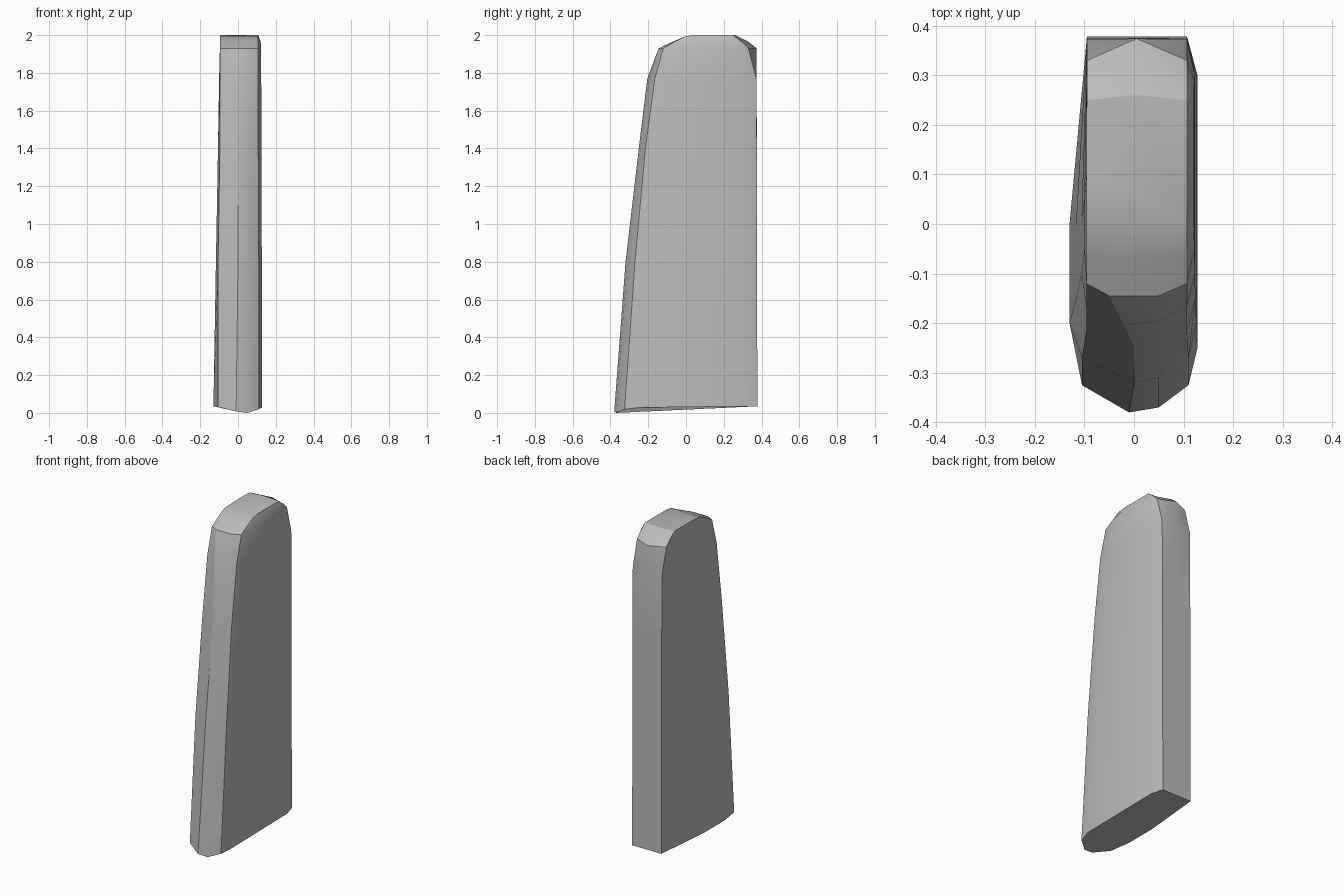
import bpy, bmesh, math

cube = bpy.data.objects.get("Cube")
if cube:
    bpy.data.objects.remove(cube, do_unlink=True)

grey = bpy.data.materials.new("plain_grey")
grey.use_nodes = True
grey.diffuse_color = (0.5, 0.5, 0.5, 1)
grey.node_tree.nodes["Principled BSDF"].inputs["Base Color"].default_value = (0.5, 0.5, 0.5, 1)


def section(z, front, corner, side, rear, back, middle, bulge_r, bulge_l, nose):
    """Outline of the slab at one height, counter-clockwise from the nose."""
    return [
        (nose, front, z), (0.05, front + 0.01 * (nose > -0.04), z),
        (0.11 if z < 1 else 0.107, corner, z),            # left front corner
        (bulge_l, side, z), (bulge_l, rear, z),           # left side
        (0.107, back, z), (0.005, middle, z), (-0.095, back, z),
        (-bulge_r, max(side + 0.15, 0.0), z),             # right side
        (-bulge_r, side + 0.05, z),
        (-0.105 if z < 1 else -0.096, corner, z),         # right front corner
    ]


# Height, front, corner, side, rear, back, back middle, bulges, nose x
levels = [
    (0.035, -0.38, -0.325, -0.25, 0.30, 0.378, 0.378, 0.130, 0.128, -0.01),
    (0.80, -0.32, -0.27, -0.20, 0.30, 0.376, 0.376, 0.117, 0.126, 0.0),
    (1.40, -0.25, -0.215, -0.15, 0.30, 0.375, 0.375, 0.106, 0.124, 0.0),
    (1.77, -0.205, -0.165, -0.10, 0.30, 0.372, 0.374, 0.100, 0.123, -0.02),
    (1.93, -0.145, -0.12, -0.05, 0.29, 0.33, 0.374, 0.096, 0.122, -0.05),
    (1.965, -0.07, -0.06, 0.0, 0.27, 0.295, 0.33, 0.096, 0.12, -0.05),
    (1.995, 0.0, 0.0, 0.05, 0.24, 0.25, 0.26, 0.096, 0.107, -0.05),
]

bm = bmesh.new()
rings = [[bm.verts.new(p) for p in section(*lv)] for lv in levels]

# Slanted underside: the nose hangs lowest
for i, z in ((0, 0.008), (1, 0.0), (2, 0.02), (3, 0.028), (10, 0.03)):
    rings[0][i].co.z = z
for v in rings[-1]:
    if v.co.y > 0.02:
        v.co.z = 2.0

# Walls between neighbouring sections, then the end caps
n = len(rings[0])
for low, high in zip(rings, rings[1:]):
    for i in range(n):
        j = (i + 1) % n
        bm.faces.new((low[i], low[j], high[j], high[i]))
bm.faces.new(rings[-1])
bm.faces.new(rings[0][::-1])
bmesh.ops.recalc_face_normals(bm, faces=bm.faces)

mesh = bpy.data.meshes.new("tapered_slab")
bm.to_mesh(mesh)
bm.free()
mesh.materials.append(grey)
slab = bpy.data.objects.new("tapered_slab", mesh)
bpy.context.collection.objects.link(slab)

# Smooth shading with sharp creases
bpy.ops.object.select_all(action="DESELECT")
slab.select_set(True)
bpy.context.view_layer.objects.active = slab
bpy.ops.object.shade_smooth_by_angle(angle=math.radians(30))
